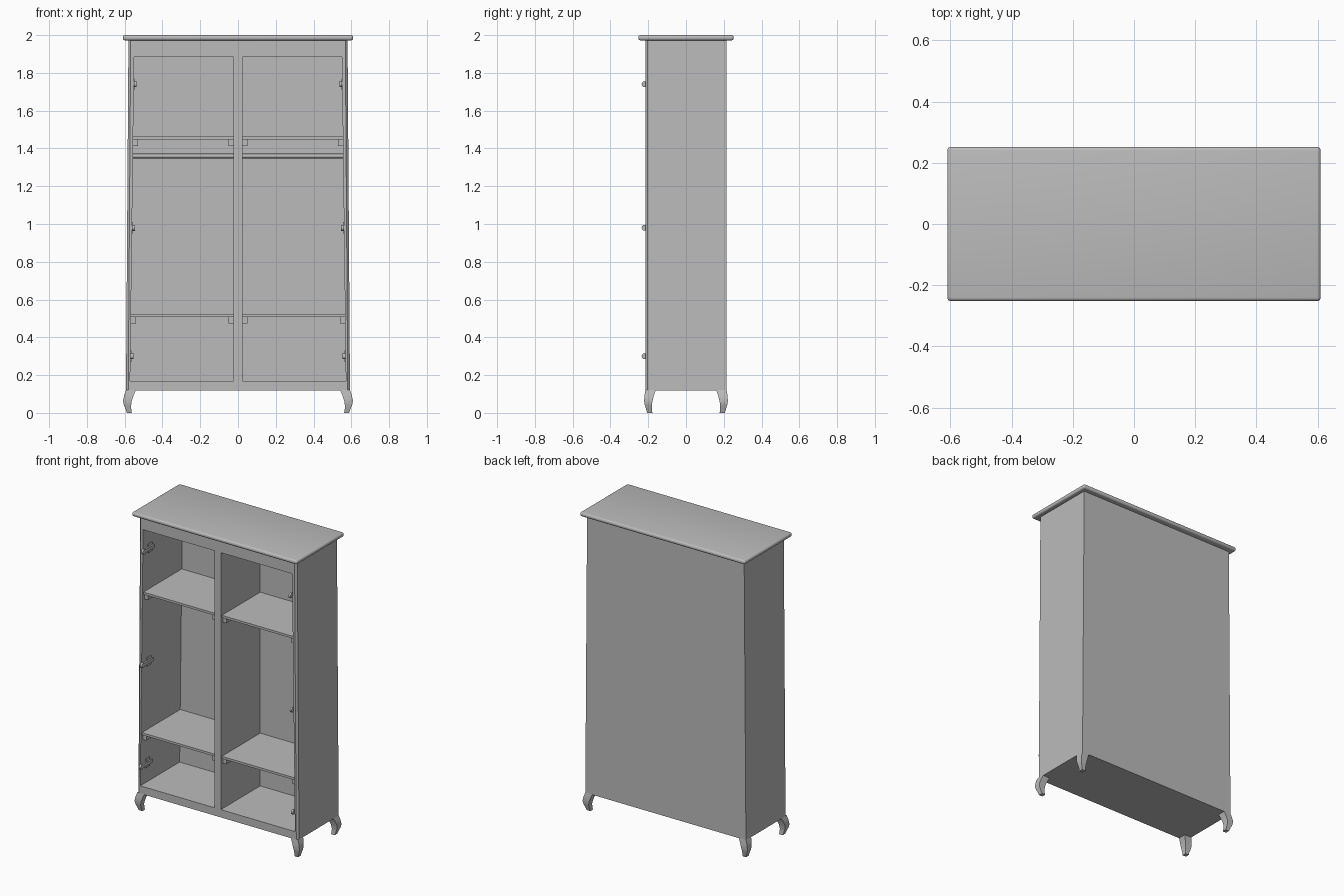
import bpy, bmesh, math
from mathutils import Matrix, Vector

old = bpy.data.objects.get("Cube")
if old:
    bpy.data.objects.remove(old, do_unlink=True)

grey = bpy.data.materials.new("plain grey")
grey.use_nodes = True
grey.diffuse_color = (0.5, 0.5, 0.5, 1)
grey.node_tree.nodes["Principled BSDF"].inputs["Base Color"].default_value = (0.5, 0.5, 0.5, 1)


def finish(name, bm, smooth=False):
    bmesh.ops.recalc_face_normals(bm, faces=bm.faces)
    mesh = bpy.data.meshes.new(name)
    bm.to_mesh(mesh)
    bm.free()
    mesh.materials.append(grey)
    ob = bpy.data.objects.new(name, mesh)
    bpy.context.collection.objects.link(ob)
    if smooth:
        bpy.ops.object.select_all(action="DESELECT")
        ob.select_set(True)
        bpy.context.view_layer.objects.active = ob
        bpy.ops.object.shade_smooth_by_angle(angle=math.radians(35))
    return ob


def loft(bm, rings):
    """Skin a stack of equal-length rings and cap both ends."""
    rows = [[bm.verts.new(p) for p in ring] for ring in rings]
    n = len(rows[0])
    for a, b in zip(rows, rows[1:]):
        for i in range(n):
            j = (i + 1) % n
            bm.faces.new((a[i], a[j], b[j], b[i]))
    bm.faces.new(rows[0])
    bm.faces.new(rows[-1])


def rect(x0, x1, y0, y1, z):
    return [(x0, y0, z), (x1, y0, z), (x1, y1, z), (x0, y1, z)]


def add_box(bm, x0, x1, y0, y1, z0, z1):
    loft(bm, [rect(x0, x1, y0, y1, z0), rect(x0, x1, y0, y1, z1)])


def add_rod(bm, centre, radius, length, sides):
    """Cylinder lying along x."""
    bmesh.ops.create_cone(bm, cap_ends=True, segments=sides, radius1=radius, radius2=radius, depth=length,
                          matrix=Matrix.Translation(Vector(centre)) @ Matrix.Rotation(math.pi / 2, 4, "Y"))


def wall_x(z):
    """Inner face of the slightly splayed side wall."""
    return 0.571 - 0.0122 * (z - 0.17)


FRONT, BACK, INNER = -0.215, 0.2, 0.024

# Carcass: tapered case with chamfered front corners
bm = bmesh.new()
c = 0.012
rings = []
for z, w in ((0.118, 0.593), (1.975, 0.58)):
    rings.append([(-w + c, FRONT, z), (w - c, FRONT, z), (w, FRONT + c, z),
                  (w, 0.215, z), (-w, 0.215, z), (-w, FRONT + c, z)])
loft(bm, rings)
carcass = finish("carcass", bm)

# Two open bays cut out of the case
for s in (-1, 1):
    bm = bmesh.new()
    loft(bm, [rect(s * INNER, s * wall_x(z), FRONT - 0.1, BACK, z) for z in (0.17, 1.885)])
    cutter = finish("bay_cutter", bm)
    cutter.hide_render = True
    mod = carcass.modifiers.new("bay", "BOOLEAN")
    mod.operation = "DIFFERENCE"
    mod.solver = "EXACT"
    mod.object = cutter
    bpy.context.view_layer.objects.active = carcass
    bpy.ops.object.modifier_apply(modifier=mod.name)
    bpy.data.objects.remove(cutter, do_unlink=True)

# Overhanging top with rounded edges
bm = bmesh.new()
add_box(bm, -0.61, 0.61, -0.252, 0.252, 1.972, 2.0)
bmesh.ops.bevel(bm, geom=list(bm.edges), offset=0.012, segments=4, profile=0.5, affect="EDGES")
finish("top_board", bm, smooth=True)

for s, side in ((-1, "right"), (1, "left")):
    # Shelves resting on cleats
    for level, top in (("upper", 1.463), ("lower", 0.522)):
        under = top - 0.015
        x_out = wall_x(top)
        bm = bmesh.new()
        add_box(bm, s * INNER, s * x_out, FRONT + 0.01, BACK, under, top)
        finish(f"{level}_shelf_{side}", bm)
        bm = bmesh.new()
        for a, b in ((INNER, INNER + 0.026), (x_out - 0.026, x_out)):
            add_box(bm, s * a, s * b, FRONT + 0.02, BACK, under - 0.035, under)
        finish(f"{level}_cleats_{side}", bm)

    # Hanging rail
    bm = bmesh.new()
    x_out = wall_x(1.36)
    add_rod(bm, (s * (INNER + x_out) / 2, 0, 1.36), 0.012, x_out - INNER, 16)
    finish(f"hanging_rail_{side}", bm, smooth=True)

    # Door hinges: wall plate, arm and round knuckle
    for i, z in enumerate((0.3, 0.98, 1.74)):
        x = wall_x(z)
        bm = bmesh.new()
        add_box(bm, s * (x - 0.005), s * x, -0.165, -0.12, z - 0.03, z + 0.03)
        add_box(bm, s * (x - 0.014), s * (x - 0.004), -0.22, -0.11, z - 0.011, z + 0.011)
        add_rod(bm, (s * (x - 0.008), -0.219, z), 0.016, 0.014, 12)
        finish(f"hinge_{side}_{i + 1}", bm, smooth=True)

    # Curved legs: height, outer and inner x, outer and inner y
    sections = ((0.12, 0.593, 0.541, 0.215, 0.16), (0.095, 0.602, 0.552, 0.219, 0.169),
                (0.065, 0.609, 0.562, 0.222, 0.177), (0.04, 0.604, 0.566, 0.218, 0.181),
                (0.018, 0.594, 0.565, 0.211, 0.181), (0.0, 0.588, 0.562, 0.206, 0.178))
    for t, end in ((-1, "front"), (1, "back")):
        bm = bmesh.new()
        loft(bm, [rect(s * xo, s * xi, t * yo, t * yi, z) for z, xo, xi, yo, yi in sections])
        finish(f"{end}_leg_{side}", bm, smooth=True)
